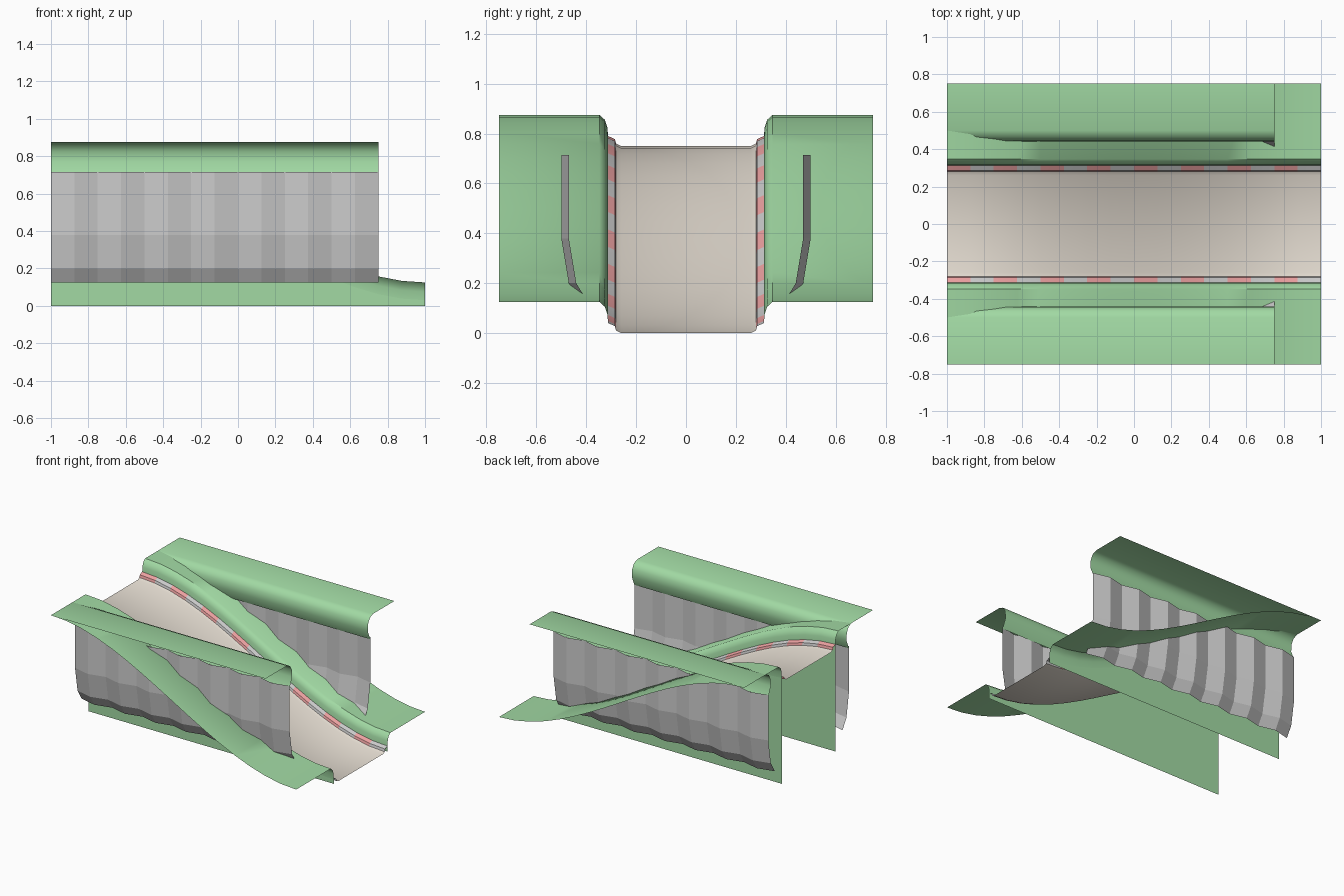
import bpy, math

if "Cube" in bpy.data.objects:
    bpy.data.objects.remove(bpy.data.objects["Cube"])

def material(name, rgb):
    m = bpy.data.materials.new(name)
    m.diffuse_color = (*rgb, 1)
    m.use_nodes = True
    m.node_tree.nodes["Principled BSDF"].inputs["Base Color"].default_value = m.diffuse_color
    return m

GREEN = material("grass_green", (0.36, 0.70, 0.37))
TAN = material("road_tan", (0.78, 0.72, 0.64))
RED = material("kerb_red", (0.85, 0.36, 0.36))
WHITE = material("kerb_white", (0.78, 0.78, 0.78))
GREY = material("cliff_grey", (0.66, 0.66, 0.66))

STEP = 0.125
FULL = [-1 + STEP * i for i in range(17)]
SHORT = FULL[:15]

def slope(x):
    """Road height: smooth S from 0.75 down to 0."""
    t = (x + 1) / 2
    return 0.75 * (1 - t * t * (3 - 2 * t))

def sheet(name, xs, profile, mats, side=1, smooth=True):
    """Sweep profile(x) -> [(y, z)...] along x; side=-1 mirrors it in y."""
    rows = [[(x, side * y, z) for y, z in profile(x)] for x in xs]
    n = len(rows[0])
    faces, stripe = [], []
    for i in range(len(xs) - 1):
        for j in range(n - 1):
            f = (i*n + j, (i+1)*n + j, (i+1)*n + j + 1, i*n + j + 1)
            faces.append(f if side > 0 else f[::-1])
            stripe.append(i % len(mats))
    me = bpy.data.meshes.new(name)
    me.from_pydata([v for r in rows for v in r], [], faces)
    for m in mats:
        me.materials.append(m)
    for p, s in zip(me.polygons, stripe):
        p.material_index = s
    ob = bpy.data.objects.new(name, me)
    bpy.context.collection.objects.link(ob)
    if smooth:
        bpy.context.view_layer.objects.active = ob
        ob.select_set(True)
        bpy.ops.object.shade_smooth_by_angle(angle=math.radians(40))
        ob.select_set(False)
    return ob

def on_slope(points):
    return lambda x: [(y, z + slope(x)) for y, z in points]

def cliff(x):
    # alternate columns step outwards to give a fluted rock face
    out = 0.03 * (round((x + 1) / STEP) % 2)
    return [(y + out, z) for y, z in
            [(0.395, 0.125), (0.44, 0.2), (0.47, 0.38), (0.47, 0.715)]]

# Road surface with slightly raised edges
sheet("road", FULL, on_slope([(-0.28, 0.01), (-0.26, 0), (0.26, 0), (0.28, 0.01)]), [TAN])

KERB = [(0.28, 0.008), (0.285, 0.028), (0.312, 0.04)]
BANK = [(0.312, 0.03), (0.315, 0.075), (0.325, 0.105), (0.347, 0.125), (0.75, 0.125)]
LEDGE = [(0.47, 0.70), (0.44, 0.77), (0.445, 0.825), (0.465, 0.86), (0.50, 0.875), (0.75, 0.875)]

for side, tag in ((1, "back"), (-1, "front")):
    # Striped kerb
    sheet("kerb_" + tag, FULL, on_slope(KERB), [RED, WHITE], side)
    # Grass bank that follows the road down
    sheet("grass_bank_" + tag, FULL, on_slope(BANK), [GREEN], side)
    # Vertical skirt from the kerb to the ground
    sheet("skirt_" + tag, FULL, lambda x: [(0.312, slope(x) + 0.035), (0.312, 0)], [GREEN], side)
    # Fluted cliff and the level grass ledge above it
    sheet("cliff_" + tag, SHORT, cliff, [GREY], side, smooth=False)
    sheet("upper_ledge_" + tag, SHORT, lambda x: LEDGE, [GREEN], side)
